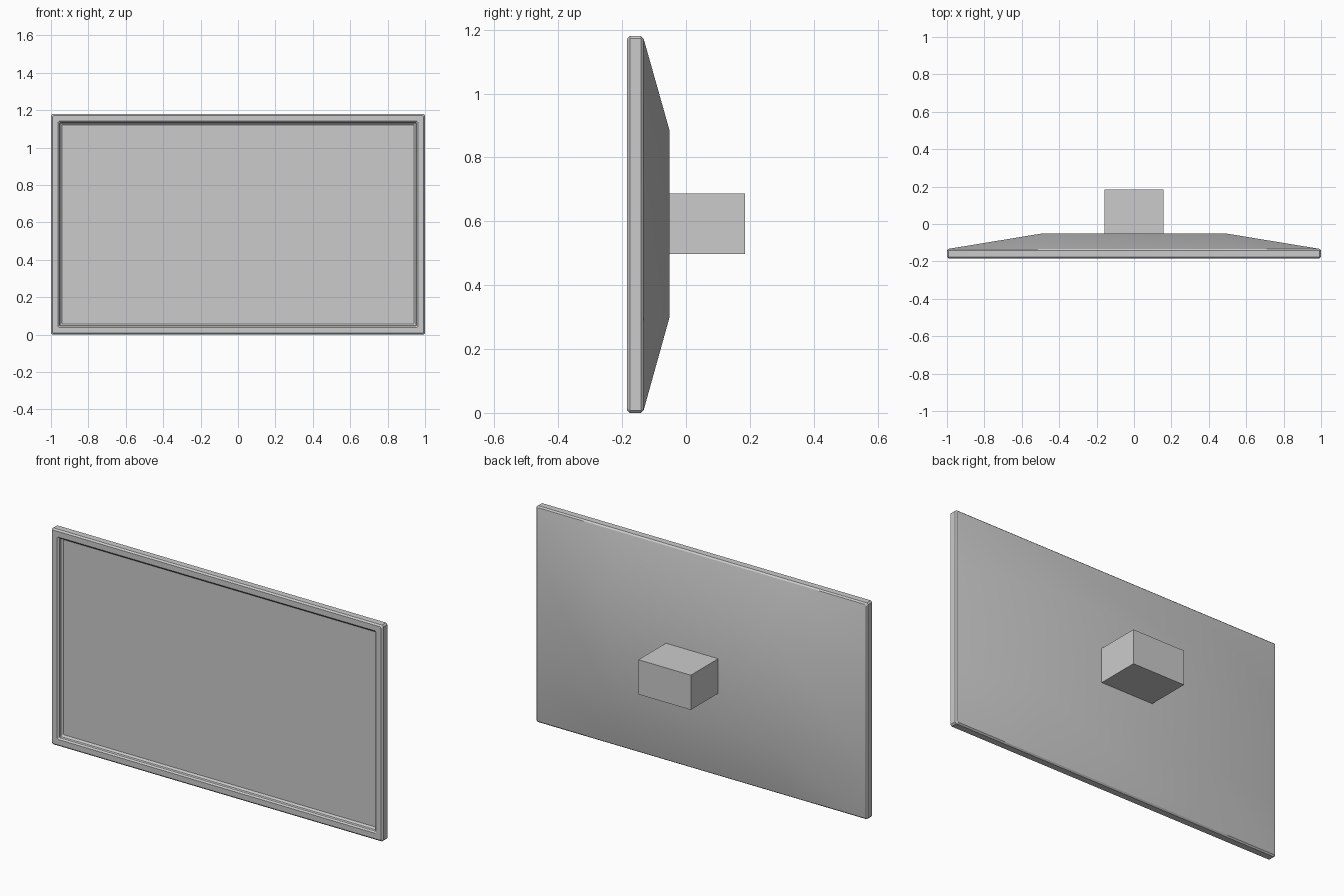
import bpy

if "Cube" in bpy.data.objects:
    bpy.data.objects.remove(bpy.data.objects["Cube"])

W, H = 1.0, 1.18          # half width, full height
CUT = 0.008               # corner chamfer


def make_object(name, verts, faces):
    mesh = bpy.data.meshes.new(name)
    mesh.from_pydata(verts, [], faces)
    mesh.update()
    obj = bpy.data.objects.new(name, mesh)
    bpy.context.collection.objects.link(obj)
    return obj


def ring(inset, y, cut):
    """Rectangle with chamfered corners, counter-clockwise seen from the front."""
    x, lo, hi = W - inset, inset, H - inset
    return [(-x + cut, y, lo), (x - cut, y, lo), (x, y, lo + cut), (x, y, hi - cut),
            (x - cut, y, hi), (-x + cut, y, hi), (-x, y, hi - cut), (-x, y, lo + cut)]


# Bezel: profile of (inset, depth, corner cut) swept from the back rim to the screen
profile = [(0.008, -0.133, 0.006), (0.0, -0.141, CUT), (0.0, -0.176, CUT),
           (0.008, -0.184, 0.006), (0.038, -0.184, 0.003), (0.046, -0.177, 0.003),
           (0.048, -0.166, 0.003), (0.058, -0.158, 0.002)]
verts, faces = [], []
for p in profile:
    verts += ring(*p)
for r in range(len(profile) - 1):
    for i in range(8):
        j = (i + 1) % 8
        a, b = r * 8, r * 8 + 8
        faces.append((a + i, a + j, b + j, b + i))
make_object("bezel", verts, faces)

# Screen: flat recessed panel
make_object("screen", ring(0.058, -0.158, 0.002), [tuple(range(8))])

# Back shell: 3 x 3 grid whose four inner points are pulled backwards
xs = [-W + 0.007, -0.5, 0.5, W - 0.007]
zs = [0.007, 0.298, 0.886, H - 0.007]
verts = [(x, -0.052 if i in (1, 2) and k in (1, 2) else -0.133, z)
         for k, z in enumerate(zs) for i, x in enumerate(xs)]
faces = [(k * 4 + i, k * 4 + i + 4, k * 4 + i + 5, k * 4 + i + 1)
         for k in range(3) for i in range(3)]
shell = make_object("back_shell", verts, faces)
for poly in shell.data.polygons:
    poly.use_smooth = True

# Wall mount block
bpy.ops.mesh.primitive_cube_add(size=1, location=(0, 0.064, 0.592))
mount = bpy.context.object
mount.name = "mount_block"
mount.scale = (0.316, 0.24, 0.189)
